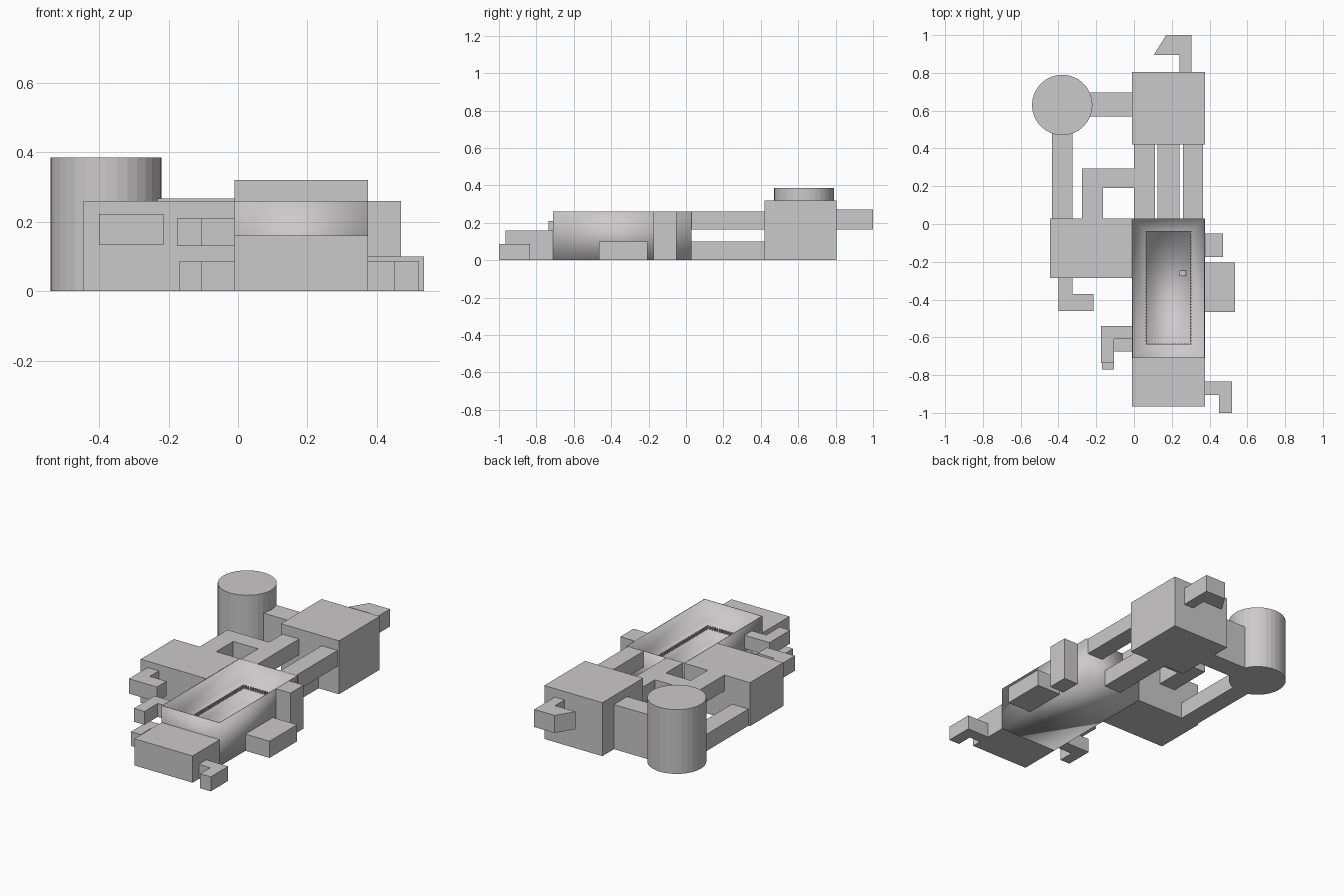
import bpy
import bmesh
import math

cube = bpy.data.objects.get("Cube")
if cube:
    bpy.data.objects.remove(cube, do_unlink=True)

# Single plain grey
grey = bpy.data.materials.new("plain_grey")
grey.use_nodes = True
colour = (0.6, 0.585, 0.59, 1)
grey.diffuse_color = colour
grey.node_tree.nodes["Principled BSDF"].inputs["Base Color"].default_value = colour


def finish(name, bm, smooth=False):
    bmesh.ops.recalc_face_normals(bm, faces=bm.faces)
    for f in bm.faces:
        f.smooth = smooth
    mesh = bpy.data.meshes.new(name)
    bm.to_mesh(mesh)
    bm.free()
    mesh.materials.append(grey)
    ob = bpy.data.objects.new(name, mesh)
    bpy.context.collection.objects.link(ob)
    return ob


def prism(name, outline, z0, z1):
    """Extrude a flat plan outline between two heights."""
    bm = bmesh.new()
    face = bm.faces.new([bm.verts.new((x, y, z0)) for x, y in outline])
    ext = bmesh.ops.extrude_face_region(bm, geom=[face])["geom"]
    bmesh.ops.translate(bm, vec=(0, 0, z1 - z0),
                        verts=[v for v in ext if isinstance(v, bmesh.types.BMVert)])
    return finish(name, bm)


def rect(x0, x1, y0, y1):
    return [(x0, y0), (x1, y0), (x1, y1), (x0, y1)]


def box(name, x0, x1, y0, y1, z0, z1):
    return prism(name, rect(x0, x1, y0, y1), z0, z1)


LEFT, RIGHT = -0.01, 0.375      # main block sides
FRONT, BACK = -0.71, 0.03       # pool hall ends
HIGH = 0.26                     # hall wall height
LEDGE = 0.13
POOL = (0.065, 0.30, -0.635, -0.04)

# Open-topped pool hall: thin walls, ledge and sunken basin in one smooth shell
bm = bmesh.new()
t = 0.004
inner = (LEFT + t, RIGHT - t, FRONT + t, BACK - t)
loops = []
for bounds, z in [((LEFT, RIGHT, FRONT, BACK), 0),
                  ((LEFT, RIGHT, FRONT, BACK), HIGH),
                  (inner, HIGH), (inner, LEDGE), (POOL, LEDGE), (POOL, 0.05)]:
    loops.append([bm.verts.new((x, y, z)) for x, y in rect(*bounds)])
for a, b in zip(loops, loops[1:]):
    for i in range(4):
        j = (i + 1) % 4
        bm.faces.new((a[i], a[j], b[j], b[i]))
bm.faces.new(loops[0])
bm.faces.new(loops[-1])
finish("pool_hall", bm, smooth=True)

# Row of little posts round the basin
bm = bmesh.new()
x0, x1, y0, y1 = POOL
corners = rect(*POOL)
step, size, tall = 0.016, 0.007, 0.02
for i in range(4):
    (ax, ay), (bx, by) = corners[i], corners[(i + 1) % 4]
    count = round(math.hypot(bx - ax, by - ay) / step)
    for k in range(count):
        f = k / count
        made = bmesh.ops.create_cube(bm, size=1)["verts"]
        bmesh.ops.scale(bm, vec=(size, size, tall), verts=made)
        bmesh.ops.translate(bm, verts=made, vec=(
            ax + (bx - ax) * f, ay + (by - ay) * f, LEDGE + tall / 2))
finish("basin_posts", bm)
box("basin_block", 0.24, 0.275, -0.275, -0.245, 0.05, 0.08)

# Big rooms
box("front_room", LEFT, RIGHT, -0.965, FRONT, 0, 0.16)
box("back_room", LEFT, RIGHT, 0.42, 0.805, 0, 0.32)
box("right_wing", -0.445, LEFT, -0.285, BACK, 0, HIGH)
box("low_side_room", RIGHT, 0.535, -0.465, -0.205, 0, 0.10)
box("tall_side_room", RIGHT, 0.47, -0.175, -0.05, 0, HIGH)

# Passages between hall and back room
box("passage_right", 0, 0.11, BACK, 0.42, 0.165, HIGH)
box("passage_middle", 0.125, 0.24, BACK, 0.42, 0, 0.10)
box("passage_left", 0.26, 0.365, BACK, 0.42, 0.165, HIGH)
prism("bent_passage", [(-0.275, BACK), (-0.165, BACK), (-0.165, 0.19),
                       (0, 0.19), (0, 0.295), (-0.275, 0.295)], 0.165, HIGH)

# Round tower and its links
bm = bmesh.new()
bmesh.ops.create_cone(bm, cap_ends=True, segments=32, radius1=0.16, radius2=0.16, depth=0.385)
bmesh.ops.translate(bm, verts=bm.verts, vec=(-0.38, 0.63, 0.1925))
finish("round_tower", bm)
box("tower_to_back_room", -0.25, LEFT, 0.57, 0.695, 0, 0.267)
box("tower_to_wing", -0.435, -0.325, BACK, 0.53, 0, 0.10)

# Bent exits
prism("back_exit", [(0.24, 0.805), (0.305, 0.805), (0.305, 1), (0.17, 1),
                    (0.105, 0.895), (0.24, 0.895)], 0.165, 0.27)
prism("front_exit", [(RIGHT, -0.905), (0.45, -0.905), (0.45, -1), (0.52, -1),
                     (0.52, -0.835), (RIGHT, -0.835)], 0, 0.087)
prism("wing_exit", [(-0.40, -0.285), (-0.40, -0.46), (-0.215, -0.46),
                    (-0.215, -0.37), (-0.325, -0.37), (-0.325, -0.285)], 0.133, 0.222)
prism("upper_hall_exit", [(LEFT, -0.54), (-0.175, -0.54), (-0.175, -0.735),
                          (-0.105, -0.735), (-0.105, -0.61), (LEFT, -0.61)], 0.13, 0.21)
prism("lower_hall_exit", [(LEFT, -0.60), (-0.17, -0.60), (-0.17, -0.77),
                          (-0.105, -0.77), (-0.105, -0.675), (LEFT, -0.675)], 0, 0.085)
